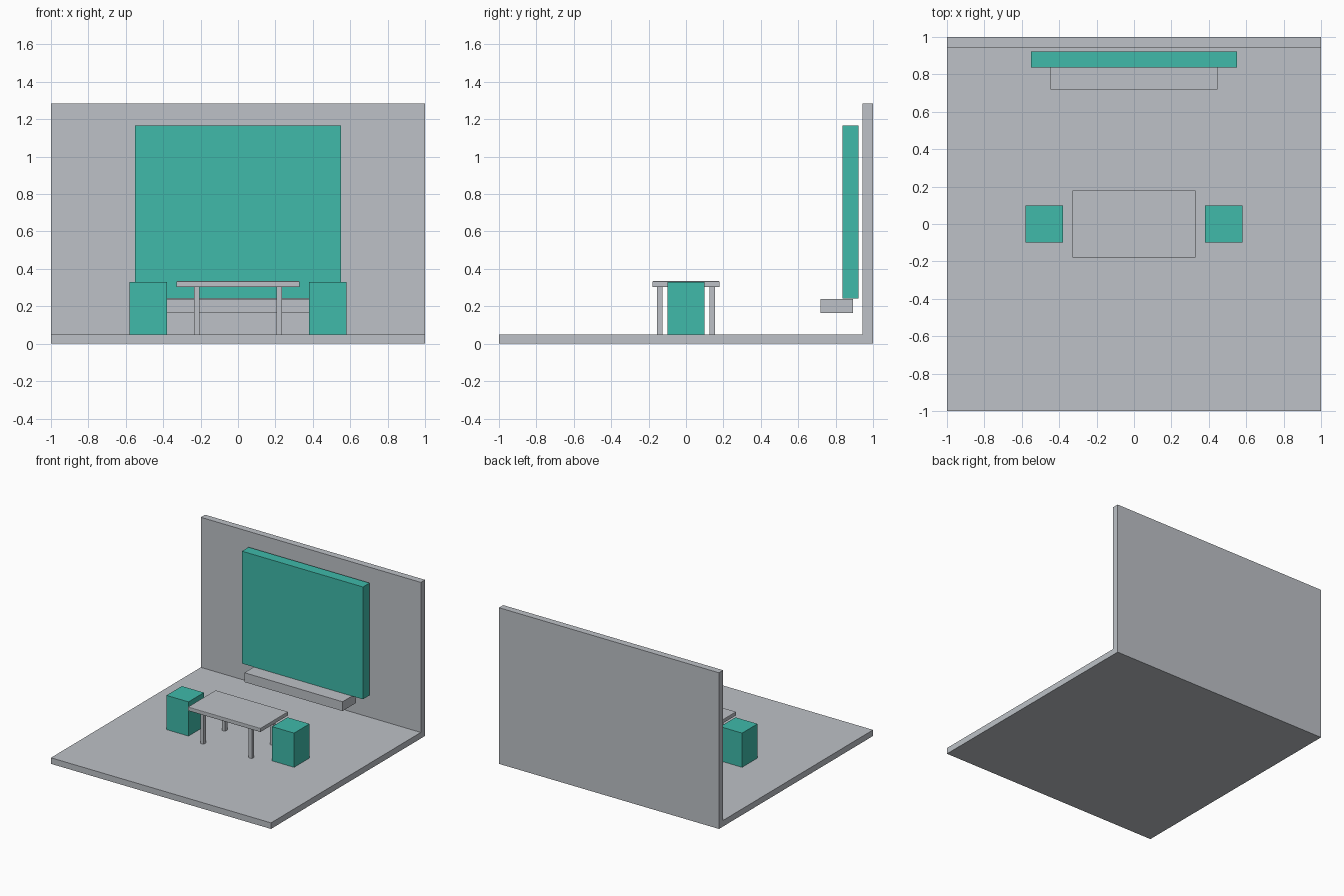
import bpy
import bmesh

cube = bpy.data.objects.get("Cube")
if cube:
    bpy.data.objects.remove(cube, do_unlink=True)


def make_material(name, rgb):
    mat = bpy.data.materials.new(name)
    mat.use_nodes = True
    mat.diffuse_color = (*rgb, 1)
    mat.node_tree.nodes["Principled BSDF"].inputs["Base Color"].default_value = (*rgb, 1)
    return mat


grey = make_material("light grey", (0.51, 0.535, 0.57))
teal = make_material("teal", (0.05, 0.49, 0.40))


def link(name, bm, mat):
    mesh = bpy.data.meshes.new(name)
    bm.to_mesh(mesh)
    bm.free()
    mesh.materials.append(mat)
    obj = bpy.data.objects.new(name, mesh)
    bpy.context.collection.objects.link(obj)
    return obj


def box(name, xs, ys, zs, mat):
    """Box given by its (low, high) range on each axis."""
    bm = bmesh.new()
    bmesh.ops.create_cube(bm, size=1)
    for v in bm.verts:
        v.co = [r[0] if c < 0 else r[1] for c, r in zip(v.co, (xs, ys, zs))]
    return link(name, bm, mat)


FLOOR = 0.05

# Floor and back wall as one L-shaped profile, extruded across x
bm = bmesh.new()
profile = [(-1, 0), (1, 0), (1, 1.283), (0.945, 1.283), (0.945, FLOOR), (-1, FLOOR)]
face = bm.faces.new([bm.verts.new((-1, y, z)) for y, z in profile])
swept = bmesh.ops.extrude_face_region(bm, geom=[face])["geom"]
bmesh.ops.translate(bm, vec=(2, 0, 0),
                    verts=[g for g in swept if isinstance(g, bmesh.types.BMVert)])
bmesh.ops.recalc_face_normals(bm, faces=bm.faces)
link("floor_and_wall", bm, grey)

# Wall display and the shelf below it
box("wall_panel", (-0.55, 0.55), (0.837, 0.923), (0.243, 1.166), teal)
box("wall_shelf", (-0.446, 0.446), (0.72, 0.893), (0.163, 0.24), grey)

# Table with slightly eased edges
top = box("table_top", (-0.33, 0.33), (-0.18, 0.18), (0.302, 0.334), grey)
bevel = top.modifiers.new("eased_edges", "BEVEL")
bevel.width = 0.004
bevel.segments = 2

# Table legs and stools, mirrored about the centre
for sx, side in ((-1, "right"), (1, "left")):
    for sy, end in ((-1, "front"), (1, "back")):
        box(f"table_leg_{end}_{side}", sorted((sx * 0.205, sx * 0.235)),
            sorted((sy * 0.125, sy * 0.154)), (FLOOR, 0.303), grey)
    box(f"stool_{side}", sorted((sx * 0.38, sx * 0.58)),
        (-0.1, 0.1), (FLOOR, 0.331), teal)
